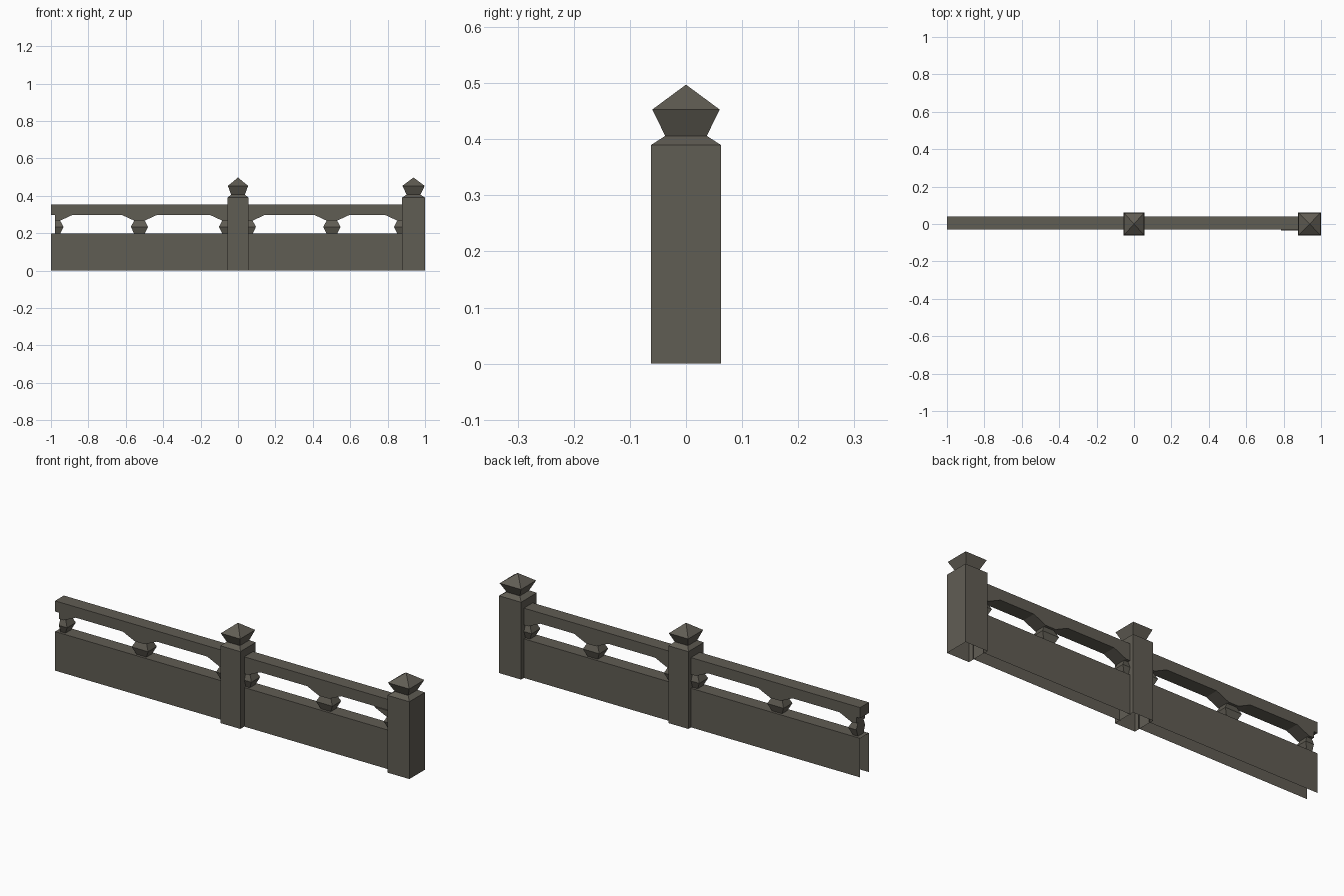
import bpy, bmesh

if "Cube" in bpy.data.objects:
    bpy.data.objects.remove(bpy.data.objects["Cube"])

stone = bpy.data.materials.new("weathered grey stone")
stone.diffuse_color = (0.118, 0.109, 0.088, 1)
stone.use_nodes = True
stone.node_tree.nodes["Principled BSDF"].inputs["Base Color"].default_value = stone.diffuse_color

YF, YB = -0.03, 0.04          # front and back of wall and rail
YC = (YF + YB) / 2


def finish(name, bm):
    me = bpy.data.meshes.new(name)
    bm.to_mesh(me)
    bm.free()
    me.materials.append(stone)
    ob = bpy.data.objects.new(name, me)
    bpy.context.collection.objects.link(ob)
    return ob


def loft(name, rings, bottom=True, top=True):
    """Stack rectangles (z, x0, x1, y0, y1) into a four-sided solid."""
    bm = bmesh.new()
    loops = [[bm.verts.new((x, y, z)) for x, y in
              ((x0, y0), (x1, y0), (x1, y1), (x0, y1))]
             for z, x0, x1, y0, y1 in rings]
    for a, b in zip(loops, loops[1:]):
        for i in range(4):
            j = (i + 1) % 4
            bm.faces.new((a[i], a[j], b[j], b[i]))
    if bottom:
        bm.faces.new(loops[0][::-1])
    if top:
        bm.faces.new(loops[-1])
    return finish(name, bm)


def post(name, cx, hx, hy):
    # shaft, open underneath, with sloped shoulder
    def ring(z, fx, fy):
        return (z, cx - fx, cx + fx, -fy, fy)
    loft(name, [ring(0, hx, hy), ring(0.39, hx, hy), ring(0.406, 0.037, 0.037)],
         bottom=False)
    # flared finial with pyramid top
    loft(name + "_finial", [ring(0.406, 0.037, 0.037), ring(0.453, hx - 0.002, 0.06),
                            ring(0.497, 0.0005, 0.0005)])


def wall(name, x0, x1):
    # hollow low wall: front, top and back sheets only
    bm = bmesh.new()
    prof = [(YF, 0), (YF, 0.197), (YB, 0.197), (YB, 0)]
    a = [bm.verts.new((x0, y, z)) for y, z in prof]
    b = [bm.verts.new((x1, y, z)) for y, z in prof]
    for i in range(3):
        bm.faces.new((a[i], b[i], b[i + 1], a[i + 1]))
    finish(name, bm)


def baluster(name, cx, left=1, right=1, front=YF):
    """Faceted gem with a flared bracket; left/right = 0 cuts that half off."""
    def ring(z, hx, y0, y1):
        return (z, cx - hx * left, cx + hx * right, y0, y1)
    loft(name, [ring(0.197, 0.028, YC - 0.022, YC + 0.022),
                ring(0.234, 0.046, YC - 0.035, YC + 0.035),
                ring(0.267, 0.028, YC - 0.022, YC + 0.022)])
    loft(name + "_bracket", [ring(0.267, 0.028, front, YB),
                             ring(0.298, 0.095, front, YB)])


# Posts
post("middle_post", 0.0, 0.056, 0.061)
post("end_post", 0.9385, 0.0615, 0.062)

# Wall and handrail for each bay, with one whole and two half balusters
for side, x0, x1, start, mid, stop in (("left", -1.0, -0.05, -0.979, -0.527, -0.056),
                                       ("right", 0.05, 0.88, 0.05, 0.502, 0.88)):
    wall(side + "_wall", x0, x1)
    loft(side + "_handrail", [(0.298, x0, x1, YF, YB), (0.352, x0, x1, YF, YB)])
    baluster(side + "_half_baluster_a", start, left=0)
    baluster(side + "_baluster", mid)
    baluster(side + "_half_baluster_b", stop, right=0,
             front=YF - (0.006 if side == "right" else 0))
